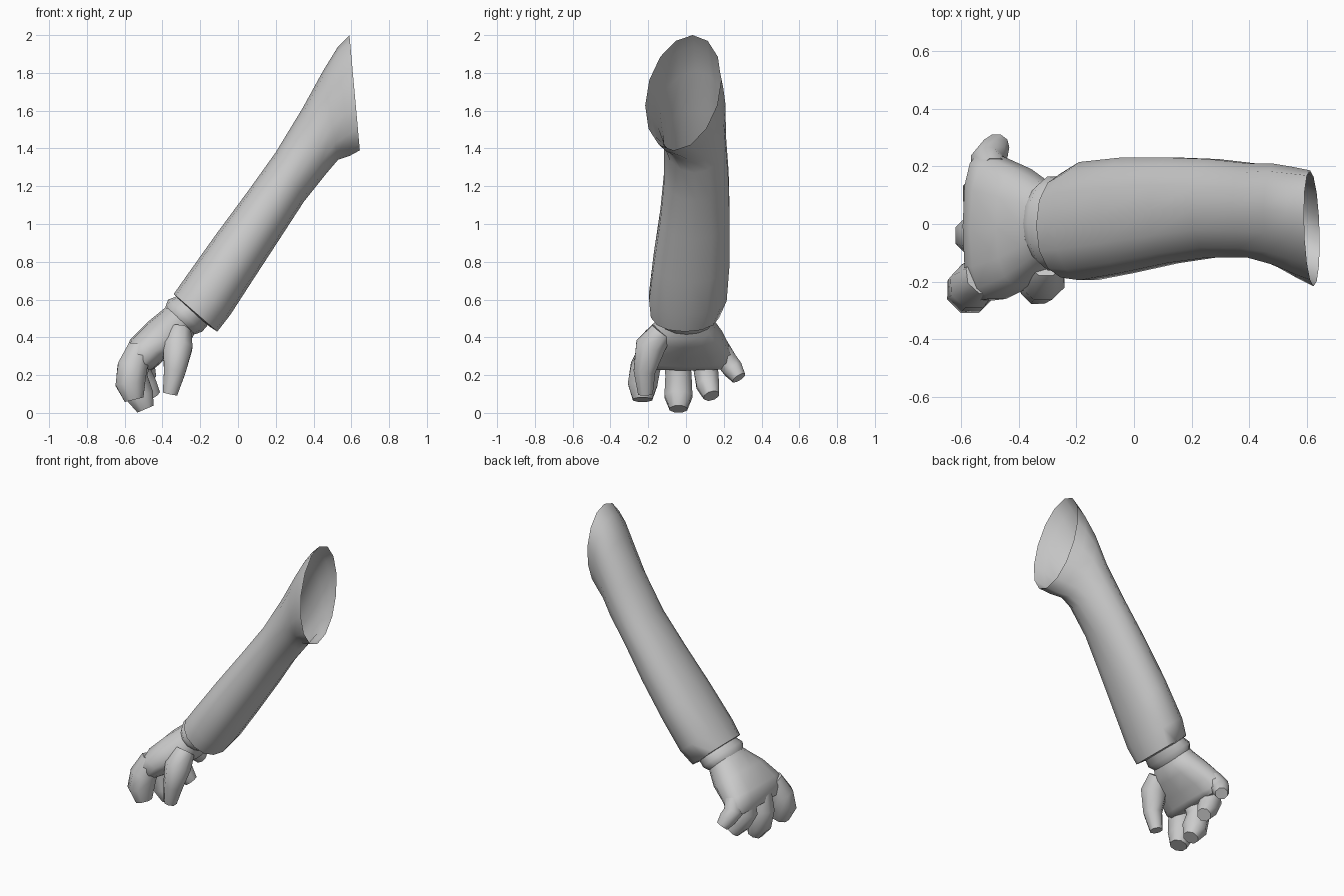
import bpy, bmesh, math
from mathutils import Vector

if "Cube" in bpy.data.objects:
    bpy.data.objects.remove(bpy.data.objects["Cube"])

grey = bpy.data.materials.new("plain grey")
grey.diffuse_color = (0.6, 0.6, 0.6, 1)
grey.use_nodes = True
grey.node_tree.nodes["Principled BSDF"].inputs["Base Color"].default_value = grey.diffuse_color


def skin(name, rings, cap_start=False, cap_end=False):
    """Bridge a list of equal-length point rings into one smooth surface."""
    bm = bmesh.new()
    loops = [[bm.verts.new(p) for p in ring] for ring in rings]
    n = len(loops[0])
    for a, b in zip(loops, loops[1:]):
        for i in range(n):
            j = (i + 1) % n
            bm.faces.new((a[i], a[j], b[j], b[i]))
    if cap_start:
        bm.faces.new(loops[0])
    if cap_end:
        bm.faces.new(loops[-1])
    bmesh.ops.recalc_face_normals(bm, faces=bm.faces)
    mesh = bpy.data.meshes.new(name)
    bm.to_mesh(mesh)
    bm.free()
    mesh.materials.append(grey)
    obj = bpy.data.objects.new(name, mesh)
    bpy.context.collection.objects.link(obj)
    bpy.ops.object.select_all(action='DESELECT')
    obj.select_set(True)
    bpy.context.view_layer.objects.active = obj
    bpy.ops.object.shade_smooth_by_angle(angle=math.radians(58))
    return obj


def oval(tx, tz, bx, bz, y0, y1, skew=0.0, power=1.0, n=14):
    """Oval ring from its top point, bottom point and side limits."""
    pts = []
    for i in range(n):
        a = 2 * math.pi * i / n
        c = math.copysign(abs(math.cos(a)) ** power, math.cos(a))
        s = math.copysign(abs(math.sin(a)) ** power, math.sin(a))
        pts.append(Vector(((tx + bx) / 2 + c * (tx - bx) / 2,
                           (y0 + y1) / 2 + s * (y1 - y0) / 2 + skew * c,
                           (tz + bz) / 2 + c * (tz - bz) / 2)))
    return pts


def finger(name, path, n=8):
    """Tapered tube along points of (x, y, z, radius), with a blunt tip."""
    pts = [Vector(p[:3]) for p in path]
    rings = []
    for i, p in enumerate(path):
        t = (pts[min(i + 1, len(pts) - 1)] - pts[max(i - 1, 0)]).normalized()
        u = Vector((0, 1, 0))
        u = (u - t * u.dot(t)).normalized()
        v = t.cross(u)
        ring = []
        for k in range(n):
            a = 2 * math.pi * (k + 0.5) / n
            ring.append(pts[i] + (u * math.cos(a) + v * math.sin(a)) * p[3])
        rings.append(ring)
    return skin(name, rings, True, True)


# Sleeve: turned-in cuff, bent forearm, flared open shoulder
skin("sleeve", [
    oval(-0.305, 0.59, -0.155, 0.46, -0.14, 0.15),
    oval(-0.34, 0.63, -0.11, 0.43, -0.19, 0.18, power=0.9),
    oval(-0.28, 0.715, -0.04, 0.52, -0.20, 0.22, power=0.9),
    oval(-0.12, 0.94, 0.07, 0.69, -0.175, 0.235, power=0.9),
    oval(0.05, 1.17, 0.22, 0.92, -0.14, 0.235, power=0.9),
    oval(0.20, 1.38, 0.35, 1.12, -0.12, 0.23),
    oval(0.34, 1.61, 0.47, 1.27, -0.12, 0.215),
    oval(0.45, 1.81, 0.53, 1.34, -0.15, 0.21, 0.02),
    oval(0.53, 1.94, 0.59, 1.36, -0.185, 0.195, 0.035),
    oval(0.59, 2.00, 0.645, 1.39, -0.21, 0.18, 0.05),
])

# Wrist band showing below the cuff
skin("wrist_band", [
    oval(-0.29, 0.63, -0.13, 0.50, -0.14, 0.15),
    oval(-0.37, 0.60, -0.19, 0.43, -0.165, 0.17),
    oval(-0.385, 0.56, -0.23, 0.415, -0.14, 0.145),
])

# Palm widening towards the knuckles
skin("palm", [
    oval(-0.36, 0.58, -0.22, 0.44, -0.13, 0.14),
    oval(-0.40, 0.545, -0.245, 0.39, -0.16, 0.155, power=0.9),
    oval(-0.48, 0.48, -0.29, 0.345, -0.22, 0.195, power=0.8),
    oval(-0.57, 0.39, -0.38, 0.29, -0.265, 0.235, power=0.75),
    oval(-0.595, 0.33, -0.43, 0.245, -0.27, 0.255, power=0.75),
    oval(-0.59, 0.27, -0.46, 0.225, -0.25, 0.24, power=0.75),
], True, True)

# Curled fingers and thumb
finger("index_finger", [(-0.52, -0.18, 0.34, .07), (-0.56, -0.215, 0.24, .085),
                        (-0.57, -0.23, 0.15, .085), (-0.55, -0.23, 0.07, .055)])
finger("middle_finger", [(-0.52, -0.05, 0.31, .075), (-0.55, -0.04, 0.20, .075),
                         (-0.52, -0.04, 0.09, .08), (-0.49, -0.04, 0.02, .05)])
finger("ring_finger", [(-0.51, 0.10, 0.31, .07), (-0.53, 0.105, 0.23, .07),
                       (-0.49, 0.115, 0.15, .065), (-0.45, 0.135, 0.09, .045)])
finger("little_finger", [(-0.49, 0.18, 0.33, .06), (-0.51, 0.22, 0.27, .06),
                         (-0.49, 0.25, 0.23, .055), (-0.47, 0.28, 0.185, .04)])
finger("thumb", [(-0.31, -0.13, 0.43, .065), (-0.32, -0.19, 0.35, .085),
                 (-0.335, -0.22, 0.22, .062), (-0.36, -0.215, 0.10, .042)])
